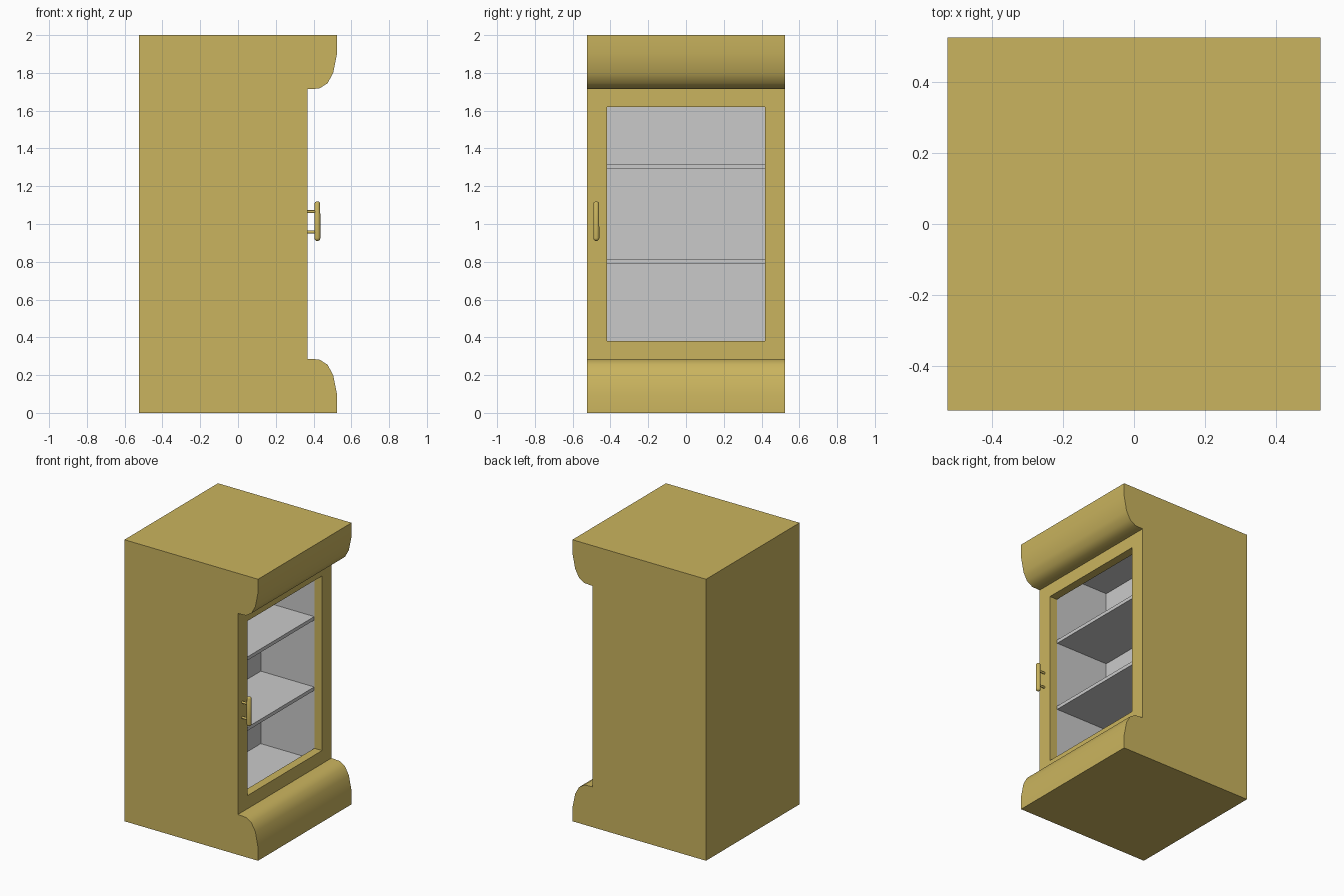
import bpy, bmesh, math

if "Cube" in bpy.data.objects:
    bpy.data.objects.remove(bpy.data.objects["Cube"])


def material(name, rgb):
    m = bpy.data.materials.new(name)
    m.diffuse_color = (*rgb, 1)
    m.use_nodes = True
    m.node_tree.nodes["Principled BSDF"].inputs["Base Color"].default_value = m.diffuse_color
    return m


GOLD = material("warm_wood", (0.59, 0.455, 0.112))
GREY = material("grey_interior", (0.59, 0.59, 0.59))


def add_object(name, bm, *mats):
    bmesh.ops.recalc_face_normals(bm, faces=bm.faces[:])
    me = bpy.data.meshes.new(name)
    bm.to_mesh(me)
    bm.free()
    ob = bpy.data.objects.new(name, me)
    bpy.context.collection.objects.link(ob)
    for m in mats:
        me.materials.append(m)
    return ob


def activate(ob):
    bpy.ops.object.select_all(action='DESELECT')
    ob.select_set(True)
    bpy.context.view_layer.objects.active = ob


def prism(name, profile, half, *mats):
    """Extrude an XZ profile from y=-half to y=+half."""
    bm = bmesh.new()
    face = bm.faces.new([bm.verts.new((x, -half, z)) for x, z in profile])
    ext = bmesh.ops.extrude_face_region(bm, geom=[face])["geom"]
    bmesh.ops.translate(bm, vec=(0, 2 * half, 0),
                        verts=[v for v in ext if isinstance(v, bmesh.types.BMVert)])
    return add_object(name, bm, *mats)


def box(name, x0, x1, z0, z1, half, *mats):
    return prism(name, [(x0, z0), (x1, z0), (x1, z1), (x0, z1)], half, *mats)


def cut(target, cutter):
    activate(target)
    mod = target.modifiers.new("cut", 'BOOLEAN')
    mod.operation = 'DIFFERENCE'
    mod.solver = 'EXACT'
    mod.object = cutter
    bpy.ops.object.modifier_apply(modifier=mod.name)
    bpy.data.objects.remove(cutter)


def smooth(ob, angle=35):
    activate(ob)
    bpy.ops.object.shade_smooth_by_angle(angle=math.radians(angle))


# Case: side profile with a curved plinth, mirrored in height as a cornice
BACK, FRONT, INNER = -0.115, 0.367, 0.307
plinth = [(0.525, 0), (0.525, 0.095), (0.504, 0.20), (0.474, 0.255),
          (0.43, 0.283), (FRONT, 0.286)]
outline = [(-0.525, 0)] + plinth + [(x, 2 - z) for x, z in reversed(plinth)] + [(-0.525, 2)]
case = prism("cabinet_case", outline, 0.525, GOLD, GREY)

# Hollow interior and the window opening in the door
FLOOR, CEILING = 0.30, 1.82
cut(case, box("cavity_cutter", BACK, INNER, FLOOR, CEILING, 0.42, GREY))
cut(case, box("opening_cutter", 0.2, 0.5, 0.38, 1.62, 0.4195, GOLD))

# Grey lining on the cavity faces only
for p in case.data.polygons:
    c = p.center
    inside = (abs(c.y) < 0.43 and BACK - 0.01 < c.x < INNER - 0.005
              and FLOOR - 0.01 < c.z < CEILING + 0.01)
    p.material_index = 1 if inside else 0
smooth(case)

# Shelves
for i, z in enumerate((0.79, 1.29)):
    box(f"shelf_{i + 1}", BACK, INNER - 0.002, z, z + 0.025, 0.42, GREY)

# Handle bar: capsule made from a stretched sphere
HY = -0.475
bm = bmesh.new()
bmesh.ops.create_uvsphere(bm, u_segments=20, v_segments=10, radius=0.016)
low = [v for v in bm.verts if v.co.z < -1e-5]
mid = [e for e in bm.edges if all(abs(v.co.z) < 1e-5 for v in e.verts)]
ring = {v for e in mid for v in e.verts}
high = [v for v in bm.verts if v not in ring and v not in low]
bmesh.ops.translate(bm, vec=(0, 0, -0.089), verts=low + list(ring))
bmesh.ops.translate(bm, vec=(0, 0, 0.089), verts=high)
bmesh.ops.translate(bm, vec=(0.42, HY, 1.015), verts=bm.verts[:])
smooth(add_object("handle_bar", bm, GOLD))

# Handle posts
for i, z in enumerate((0.957, 1.065)):
    bpy.ops.mesh.primitive_cylinder_add(vertices=16, radius=0.008, depth=0.06,
                                        location=(0.39, HY, z),
                                        rotation=(0, math.pi / 2, 0))
    post = bpy.context.object
    post.name = f"handle_post_{i + 1}"
    post.data.materials.append(GOLD)
    smooth(post)
